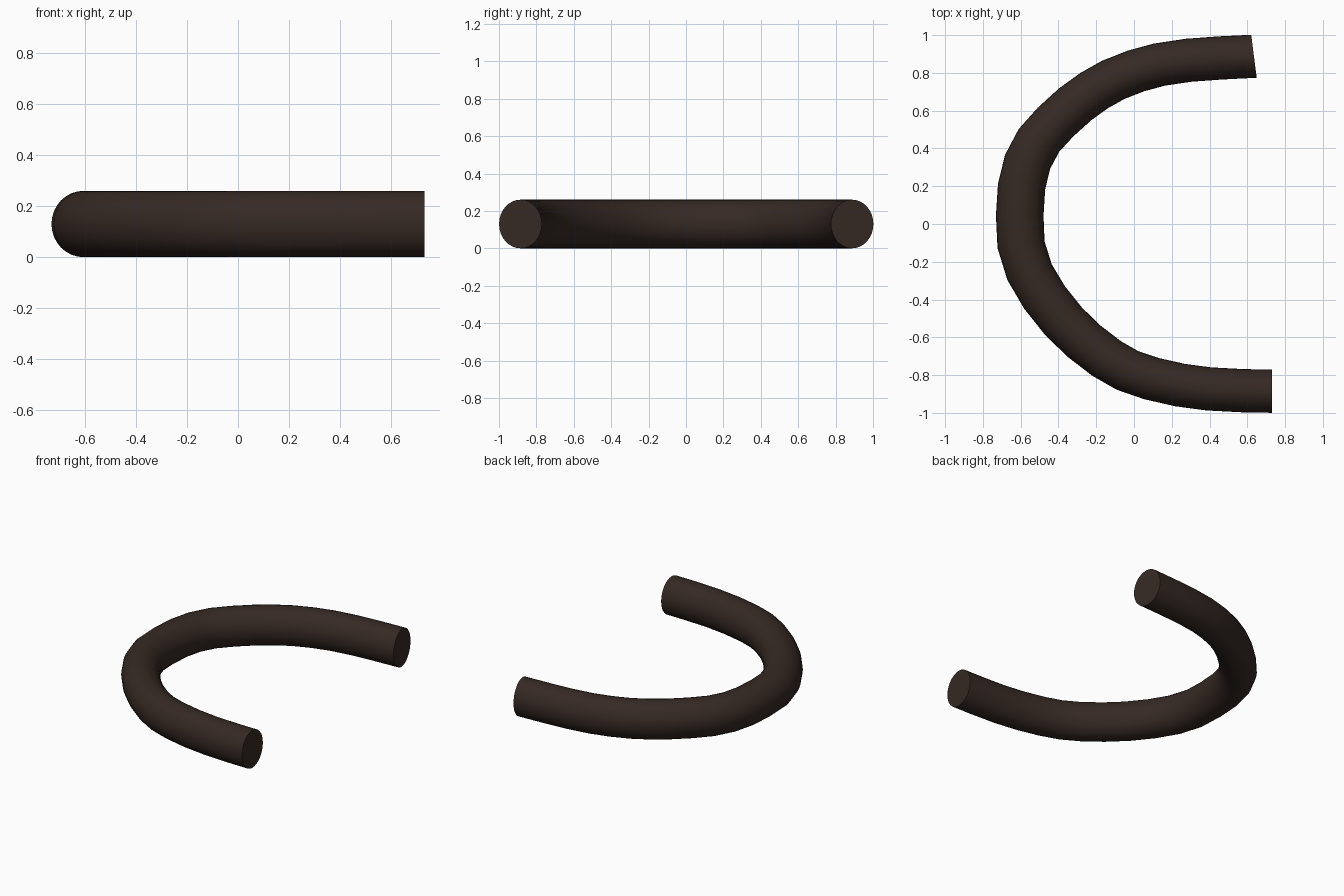
import bpy, bmesh, math
from mathutils import Vector

if "Cube" in bpy.data.objects:
    bpy.data.objects.remove(bpy.data.objects["Cube"])

SIDES = 32
RX, RY, RZ = 0.126, 0.1145, 0.13   # slightly squashed round section
SQUASH = RY / RZ

# Centreline of the bent tube, seen from above
path = [Vector(p) for p in [
    (.635, .888), (.455, .879), (.29, .867), (.135, .844), (.01, .81),
    (-.11, .763), (-.21, .707), (-.31, .635), (-.415, .54), (-.503, .443),
    (-.563, .33), (-.595, .20), (-.605, .045), (-.598, -.11), (-.553, -.255),
    (-.473, -.39), (-.373, -.515), (-.265, -.62), (-.145, -.712), (-.035, -.775),
    (.09, -.818), (.245, -.853), (.395, -.873), (.585, -.883), (.73, -.885)]]


def tangent(i):
    # End caps have their own directions, the rest follow the neighbours
    if i == 0:
        return Vector((-1, -0.117))
    if i == len(path) - 1:
        return Vector((1, 0))
    d = (path[i] - path[i - 1]).normalized() + (path[i + 1] - path[i]).normalized()
    return Vector((d.x, d.y / SQUASH))


# Sweep the section along the path
bm = bmesh.new()
rings = []
for i, c in enumerate(path):
    t = tangent(i).normalized()
    n = Vector((t.y * RX, -t.x * RY))
    ring = []
    for k in range(SIDES):
        a = 2 * math.pi * k / SIDES
        p = c + n * math.cos(a)
        ring.append(bm.verts.new((p.x, p.y, RZ + RZ * math.sin(a))))
    rings.append(ring)

for r0, r1 in zip(rings, rings[1:]):
    for k in range(SIDES):
        j = (k + 1) % SIDES
        bm.faces.new((r0[k], r0[j], r1[j], r1[k]))

# Flat end caps
bm.faces.new(rings[0])
bm.faces.new(rings[-1])
bmesh.ops.recalc_face_normals(bm, faces=bm.faces)

mesh = bpy.data.meshes.new("curved_tube")
bm.to_mesh(mesh)
bm.free()
tube = bpy.data.objects.new("curved_tube", mesh)
bpy.context.collection.objects.link(tube)

# Dark brown finish, smooth sides, crisp ends
mat = bpy.data.materials.new("dark_brown")
mat.diffuse_color = (0.036, 0.022, 0.017, 1)
mat.use_nodes = True
mat.node_tree.nodes["Principled BSDF"].inputs["Base Color"].default_value = mat.diffuse_color
mesh.materials.append(mat)
bpy.context.view_layer.objects.active = tube
tube.select_set(True)
bpy.ops.object.shade_smooth_by_angle(angle=math.radians(40))
